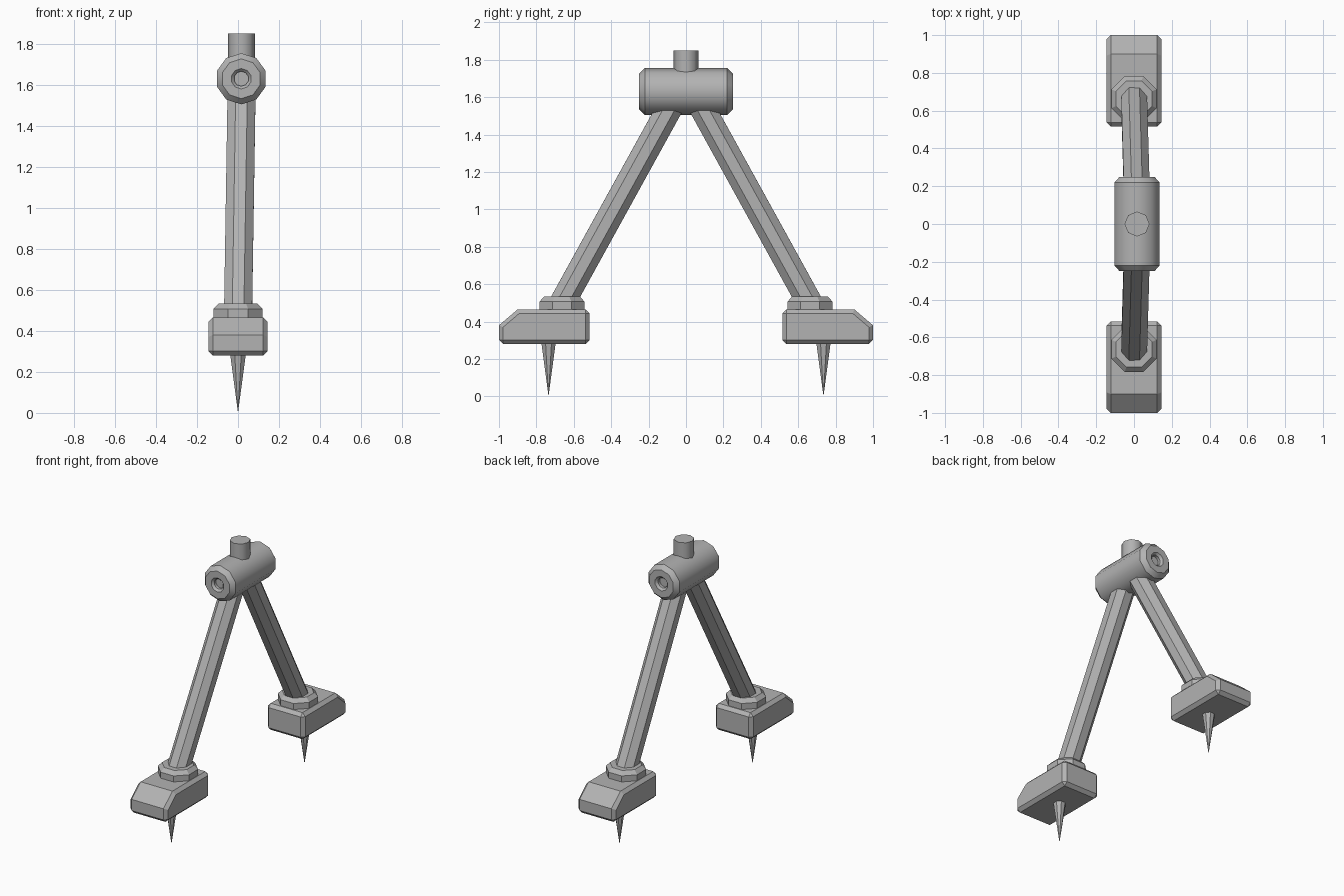
import bpy, bmesh, math
from mathutils import Vector, Matrix

cube = bpy.data.objects.get("Cube")
if cube:
    bpy.data.objects.remove(cube)

grey = bpy.data.materials.new("mid grey")
grey.use_nodes = True
grey.diffuse_color = (0.45, 0.45, 0.45, 1)
grey.node_tree.nodes["Principled BSDF"].inputs["Base Color"].default_value = grey.diffuse_color


def finish(name, bm, smooth=0):
    """Turn a bmesh into a named object, smooth below the given angle."""
    bmesh.ops.recalc_face_normals(bm, faces=bm.faces)
    mesh = bpy.data.meshes.new(name)
    bm.to_mesh(mesh)
    bm.free()
    mesh.materials.append(grey)
    obj = bpy.data.objects.new(name, mesh)
    bpy.context.collection.objects.link(obj)
    if smooth:
        bpy.ops.object.select_all(action='DESELECT')
        obj.select_set(True)
        bpy.context.view_layer.objects.active = obj
        bpy.ops.object.shade_smooth_by_angle(angle=math.radians(smooth))
    return obj


def turned(name, profile, sides, place, turn=0.0, smooth=0):
    """Stack rings of (radius, height) into a closed turned solid."""
    bm = bmesh.new()
    rings = []
    for r, h in profile:
        angles = [turn + math.tau * i / sides for i in range(sides)]
        rings.append([bm.verts.new((r * math.cos(a), r * math.sin(a), h)) for a in angles])
    for low, high in zip(rings, rings[1:]):
        for i in range(sides):
            j = (i + 1) % sides
            bm.faces.new((low[i], low[j], high[j], high[i]))
    bm.faces.new(rings[0])
    bm.faces.new(rings[-1])
    bmesh.ops.remove_doubles(bm, verts=bm.verts, dist=0.0005)
    bm.transform(place)
    return finish(name, bm, smooth)


def foot(name, side):
    """Wedge-nosed block: side profile extruded across x, with cut edges."""
    outline = [(0.515, 0.28), (1.0, 0.28), (1.0, 0.38), (0.90, 0.465), (0.515, 0.465)]
    bm = bmesh.new()
    face = bm.faces.new([bm.verts.new((-0.145, side * y, z)) for y, z in outline])
    out = bmesh.ops.extrude_face_region(bm, geom=[face])
    moved = [v for v in out["geom"] if isinstance(v, bmesh.types.BMVert)]
    bmesh.ops.translate(bm, verts=moved, vec=(0.29, 0, 0))
    obj = finish(name, bm)
    bevel = obj.modifiers.new("cut edges", 'BEVEL')
    bevel.width = 0.022
    bevel.segments = 1
    bevel.limit_method = 'ANGLE'
    bevel.angle_limit = math.radians(60)


# Hub: a horizontal drum with bevelled rims and a recess in each end
hub_centre = Vector((0.016, 0, 1.63))
end = [(0.125, 0.22), (0.097, 0.25), (0.05, 0.25), (0.036, 0.235), (0.036, 0.215)]
drum = [(r, -h) for r, h in reversed(end)] + end
turned("hub", drum, 10,
       Matrix.Translation(hub_centre) @ Matrix.Rotation(math.pi / 2, 4, 'X'),
       math.pi / 2, 40)

# Short post on top of the hub
turned("top_post", [(0.066, 1.65), (0.066, 1.85)], 8,
       Matrix.Translation((0.016, 0, 0)), 0, 50)

for label, side in (("front", -1), ("back", 1)):
    # Slanted eight-sided leg
    bottom = Vector((0, side * 0.678, 0.47))
    top = Vector((0.018, side * 0.055, 1.60))
    axis = top - bottom
    tilt = Vector((0, 0, 1)).rotation_difference(axis).to_matrix().to_4x4()
    turned(label + "_leg", [(0.074, 0), (0.074, axis.length)], 8,
           Matrix.Translation(bottom) @ tilt, math.pi / 8)
    # Collar between leg and foot
    turned(label + "_collar", [(0.13, 0.45), (0.13, 0.507), (0.103, 0.533)], 8,
           Matrix.Translation((0, side * 0.663, 0)), math.pi / 8)
    foot(label + "_foot", side)
    # Ground spike
    turned(label + "_spike", [(0.0001, 0), (0.042, 0.29)], 8,
           Matrix.Translation((0, side * 0.735, 0)), math.pi / 8)
